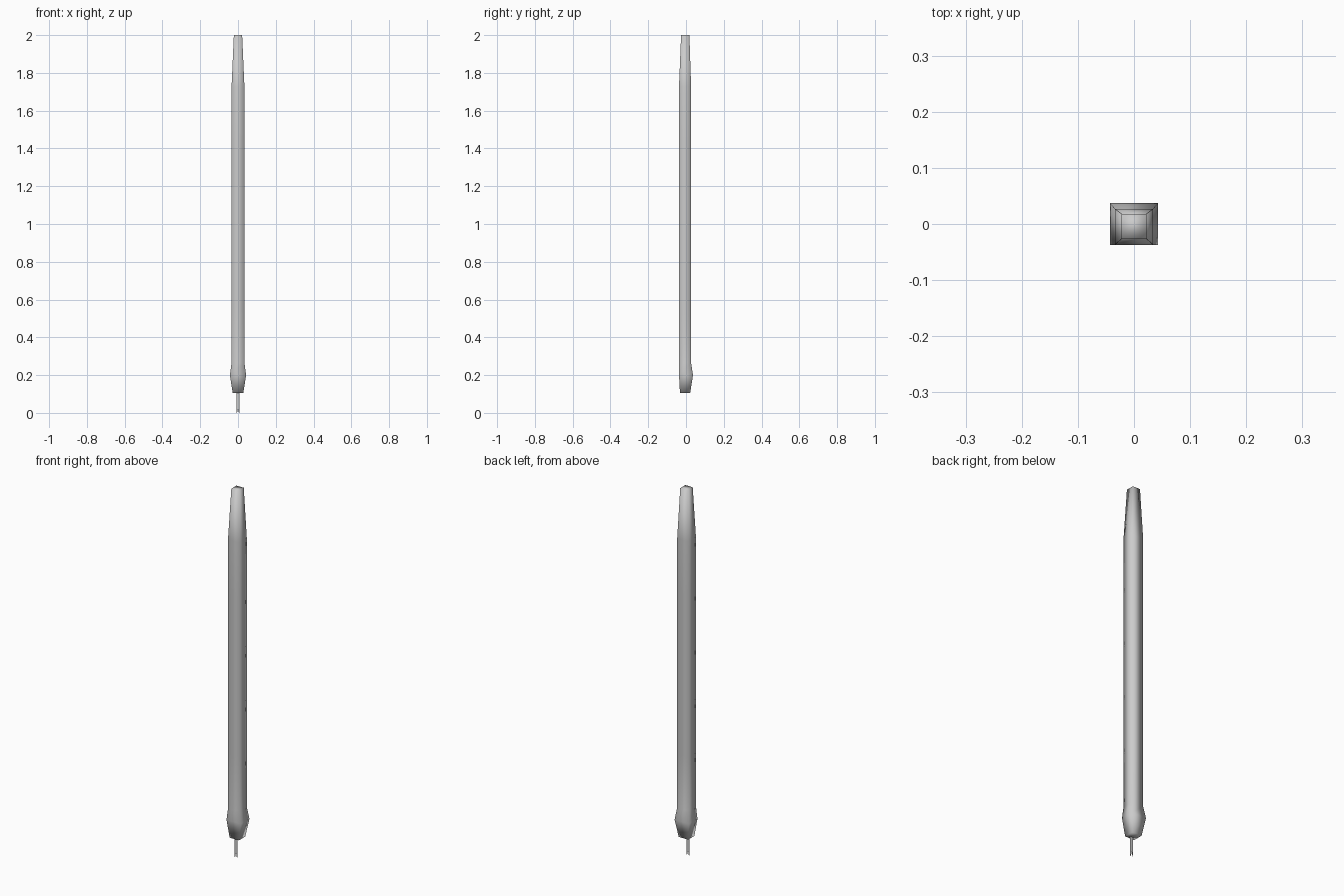
import bpy, bmesh

if "Cube" in bpy.data.objects:
    bpy.data.objects.remove(bpy.data.objects["Cube"])


def make_object(name, bm, smooth):
    bmesh.ops.recalc_face_normals(bm, faces=bm.faces)
    for f in bm.faces:
        f.smooth = smooth
    me = bpy.data.meshes.new(name)
    bm.to_mesh(me)
    bm.free()
    ob = bpy.data.objects.new(name, me)
    bpy.context.collection.objects.link(ob)
    return ob


# Square handle: lofted rectangular sections (z, half width, y front, y back)
sections = [(0.105, 0.028, -0.032, 0.022),
            (0.20, 0.043, -0.037, 0.037),
            (0.265, 0.034, -0.037, 0.027)]
sections += [(0.265 + 0.2925 * i, 0.034, -0.037, 0.027) for i in range(1, 6)]
sections += [(2.0, 0.022, -0.026, 0.018)]

bm = bmesh.new()
rings = []
for z, w, y0, y1 in sections:
    rings.append([bm.verts.new((x, y, z))
                  for x, y in ((-w, y0), (w, y0), (w, y1), (-w, y1))])
for a, b in zip(rings, rings[1:]):
    for i in range(4):
        j = (i + 1) % 4
        bm.faces.new((a[i], a[j], b[j], b[i]))
bm.faces.new(rings[0])
bm.faces.new(rings[-1])
make_object("handle", bm, True)

# Flat forked tip: one half, mirrored across x
bm = bmesh.new()
half = [(0, 0.11), (0.009, 0.11), (0.009, 0.0), (0.005, 0.0), (0, 0.025)]
bm.faces.new([bm.verts.new((x, -0.017, z)) for x, z in half])
tip = make_object("forked_tip", bm, False)
tip.modifiers.new("mirror", 'MIRROR')
